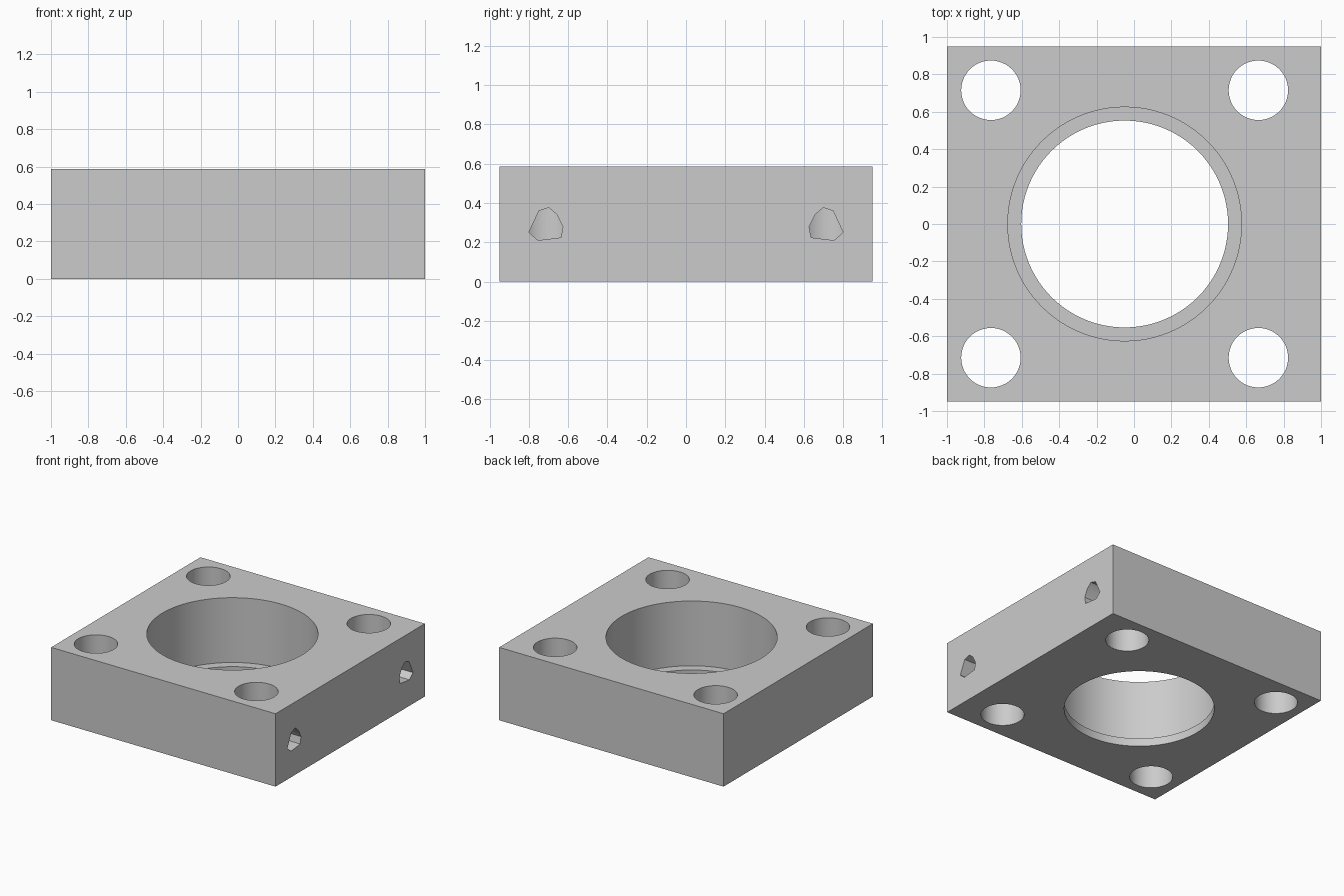
import bpy, bmesh
from math import cos, sin, tau

cube = bpy.data.objects.get("Cube")
if cube:
    bpy.data.objects.remove(cube, do_unlink=True)

W, D, H = 2.0, 1.9, 0.587      # block size
LIP = 0.065                    # thickness left under the bearing seat
BORE_X = -0.05
BOLT_X, BOLT_Y = 0.715, 0.715  # bolt spacing about the bore

grey = bpy.data.materials.new("plain_grey")
grey.use_nodes = True
colour = (0.6, 0.6, 0.6, 1)
grey.diffuse_color = colour
grey.node_tree.nodes["Principled BSDF"].inputs["Base Color"].default_value = colour


def prism(name, outline, offset):
    """Closed solid made by pushing a 3D outline along an offset."""
    bm = bmesh.new()
    face = bm.faces.new([bm.verts.new(p) for p in outline])
    ext = bmesh.ops.extrude_face_region(bm, geom=[face])
    moved = [g for g in ext["geom"] if isinstance(g, bmesh.types.BMVert)]
    bmesh.ops.translate(bm, verts=moved, vec=offset)
    bmesh.ops.recalc_face_normals(bm, faces=bm.faces)
    mesh = bpy.data.meshes.new(name)
    bm.to_mesh(mesh)
    bm.free()
    mesh.materials.append(grey)
    obj = bpy.data.objects.new(name, mesh)
    bpy.context.collection.objects.link(obj)
    return obj


def cylinder(name, x, y, r, z0, z1, n):
    ring = [(x + r * cos(tau * i / n), y + r * sin(tau * i / n), z0) for i in range(n)]
    return prism(name, ring, (0, 0, z1 - z0))


def cut(target, cutter):
    """Subtract the cutter and throw it away."""
    cutter.hide_render = True
    mod = target.modifiers.new("cut", "BOOLEAN")
    mod.operation = "DIFFERENCE"
    mod.solver = "EXACT"
    mod.object = cutter
    bpy.ops.object.select_all(action="DESELECT")
    bpy.context.view_layer.objects.active = target
    target.select_set(True)
    bpy.ops.object.modifier_apply(modifier=mod.name)
    bpy.data.objects.remove(cutter, do_unlink=True)


# Rectangular block
corners = [(sx * W / 2, sy * D / 2, 0) for sx, sy in ((-1, -1), (1, -1), (1, 1), (-1, 1))]
block = prism("mounting_block", corners, (0, 0, H))

# Stepped central bore: wide seat from above, narrower opening through the lip
cut(block, cylinder("seat_cutter", BORE_X, 0, 0.625, LIP, H + 0.1, 96))
cut(block, cylinder("bore_cutter", BORE_X, 0, 0.553, -0.1, H, 96))

# Four corner bolt holes
for sx in (-1, 1):
    for sy in (-1, 1):
        cut(block, cylinder("bolt_cutter", BORE_X + sx * BOLT_X, sy * BOLT_Y,
                            0.159, -0.1, H + 0.1, 48))

# Two irregular side openings running into the right-hand bolt holes, mirrored
SIDE = [(0.698, 0.376), (0.749, 0.36), (0.80, 0.25), (0.754, 0.21),
        (0.637, 0.224), (0.627, 0.28), (0.657, 0.34)]
for sy in (-1, 1):
    cut(block, prism("side_cutter", [(W / 2 + 0.1, sy * y, z) for y, z in SIDE],
                     (-0.4, 0, 0)))

# Smooth bore walls, sharp rims
bpy.ops.object.select_all(action="DESELECT")
block.select_set(True)
bpy.context.view_layer.objects.active = block
bpy.ops.object.shade_smooth_by_angle(angle=0.5)
